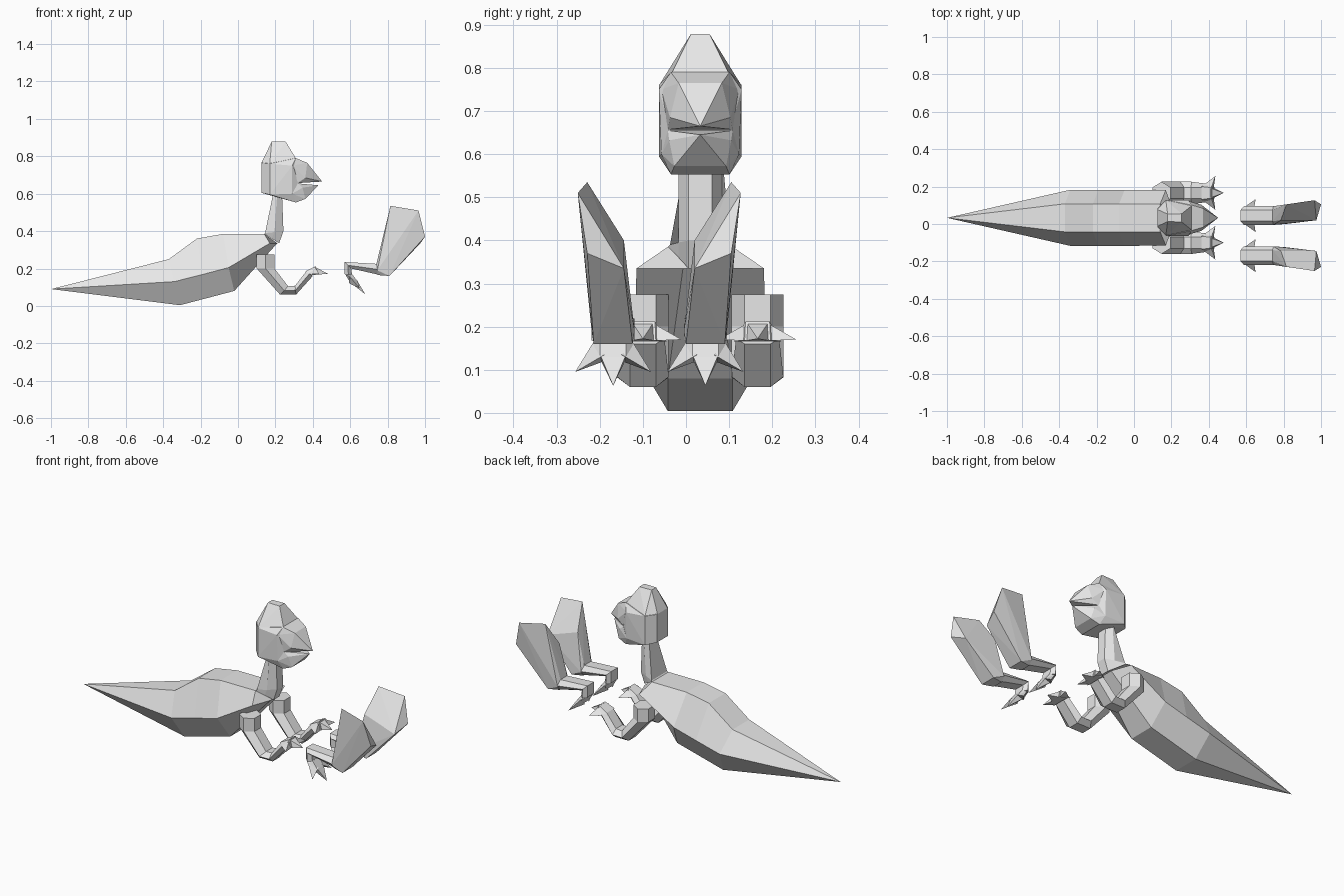
import bpy, bmesh

grey = bpy.data.materials.new("light_grey")
grey.diffuse_color = (0.8, 0.8, 0.8, 1)


def finish(name, bm):
    bmesh.ops.recalc_face_normals(bm, faces=bm.faces)
    me = bpy.data.meshes.new(name)
    bm.to_mesh(me)
    bm.free()
    me.materials.append(grey)
    bpy.context.collection.objects.link(bpy.data.objects.new(name, me))


def loft(name, rings, yc):
    """Skin six-sided rings; each ring lists three (x, z, half width) rows."""
    bm = bmesh.new()
    loops = []
    for r in rings:
        pts = [(x, yc + w, z) for x, z, w in r] + [(x, yc - w, z) for x, z, w in reversed(r)]
        loops.append([bm.verts.new(p) for p in pts])
    for a, b in zip(loops, loops[1:]):
        for i in range(6):
            j = (i + 1) % 6
            bm.faces.new((a[i], a[j], b[j], b[i]))
    bm.faces.new(loops[0])
    bm.faces.new(loops[-1])
    bmesh.ops.remove_doubles(bm, verts=bm.verts, dist=0.0005)
    bmesh.ops.dissolve_degenerate(bm, edges=bm.edges, dist=0.0005)
    finish(name, bm)


def hull(name, pts, yc, side=1, mirror=False):
    """Convex faceted block from (x, y offset, z) points."""
    bm = bmesh.new()
    if mirror:
        pts = pts + [(x, -y, z) for x, y, z in pts if y]
    for x, y, z in pts:
        bm.verts.new((x, yc + side * y, z))
    out = bmesh.ops.convex_hull(bm, input=bm.verts)
    bmesh.ops.delete(bm, geom=[v for v in bm.verts if not v.link_faces], context='VERTS')
    bmesh.ops.dissolve_limit(bm, angle_limit=0.03, verts=bm.verts, edges=bm.edges)
    finish(name, bm)


def limb_ring(a, b, w0=0.03, w1=0.06):
    return [(*a, w0), ((a[0] + b[0]) / 2, (a[1] + b[1]) / 2, w1), (*b, w0)]


MID = 0.033

# Body and tail
loft("body", [
    [(-1, .09, 0)] * 3,
    [(-.37, .25, .075), (-.34, .13, .15), (-.31, .004, .075)],
    [(-.22, .36, .075), (-.19, .168, .15), (-.165, .042, .075)],
    [(-.08, .385, .075), (-.05, .205, .15), (-.02, .08, .075)],
    [(.14, .385, .075), (.17, .335, .148), (.21, .335, .04)],
], MID)

# Neck
loft("neck", [
    [(.14, .385, .075), (.18, .36, .05), (.22, .335, .027)],
    [(.145, .39, .07), (.195, .395, .05), (.243, .4, .027)],
    [(.19, .61, .03), (.21, .61, .05), (.235, .61, .027)],
], MID)

# Head: skull, crest and the two halves of the beak
hull("skull", [(.125, .05, .605), (.125, .05, .765), (.17, .096, .595), (.17, .096, .76),
               (.29, .096, .75), (.29, .09, .60), (.31, .068, .79), (.31, .068, .553),
               (.325, .07, .655), (.285, .022, .80)], MID, mirror=True)
hull("crest", [(.125, .045, .765), (.17, .094, .762), (.18, .02, .878), (.255, .022, .878),
               (.285, .022, .803), (.31, .066, .788)], MID, mirror=True)
hull("upper_beak", [(.29, .09, .75), (.31, .068, .79), (.37, .05, .765), (.36, .07, .685),
                    (.32, .075, .657), (.45, 0, .665)], MID, mirror=True)
hull("lower_beak", [(.31, .068, .553), (.29, .09, .60), (.36, .06, .572), (.345, .072, .632),
                    (.32, .075, .655), (.43, 0, .645)], MID, mirror=True)

# Arms with three-clawed hands
for side, tag in ((1, "left"), (-1, "right")):
    yc = MID + side * 0.133
    loft(tag + "_arm", [
        limb_ring((.195, .275), (.1, .275)),
        limb_ring((.195, .2), (.1, .2)),
        limb_ring((.268, .105), (.225, .06)),
        limb_ring((.305, .108), (.31, .06)),
        limb_ring((.365, .185), (.40, .16), .03, .05),
    ], yc)
    hull(tag + "_palm", [(.36, .035, .185), (.395, .055, .165), (.415, .028, .212),
                         (.43, .03, .168)], yc, mirror=True)
    hull(tag + "_middle_claw", [(.41, .025, .21), (.42, .03, .167), (.48, 0, .172)], yc, mirror=True)
    for s, claw in ((1, "outer"), (-1, "inner")):
        hull(f"{tag}_{claw}_claw", [(.375, .045, .172), (.41, .02, .21), (.425, .02, .167),
                                    (.435, .09, .17)], yc, side=s)

# Legs: shin, broad thigh leaning outward, and clawed foot
LEG_MID = -0.062
for side, tag in ((1, "left"), (-1, "right")):
    yc = LEG_MID + side * 0.107
    loft(tag + "_shin", [
        limb_ring((.57, .17), (.61, .165), .03, .05),
        limb_ring((.57, .235), (.605, .2), .03, .05),
        limb_ring((.74, .225), (.76, .165), .03, .05),
    ], yc)
    hull(tag + "_thigh", [
        (.815, .06, .535), (.965, .082, .51), (1.0, .06, .37), (.975, -.025, .335),
        (.785, -.025, .40), (.785, .045, .40), (.74, .03, .225), (.74, -.03, .225),
        (.745, .05, .19), (.745, -.05, .19), (.745, .03, .165), (.745, -.03, .165),
        (.81, .045, .16), (.81, -.045, .16)], yc, side=side)
    hull(tag + "_foot", [(.57, .03, .175), (.61, .03, .17), (.595, .05, .155),
                         (.60, .03, .125), (.64, .03, .13)], yc, mirror=True)
    hull(tag + "_middle_toe", [(.60, .03, .125), (.64, .028, .13), (.68, 0, .063)], yc, mirror=True)
    for s, toe in ((1, "outer"), (-1, "inner")):
        hull(f"{tag}_{toe}_toe", [(.59, .045, .165), (.595, .02, .12), (.64, .02, .135),
                                  (.65, .088, .095)], yc, side=s)
